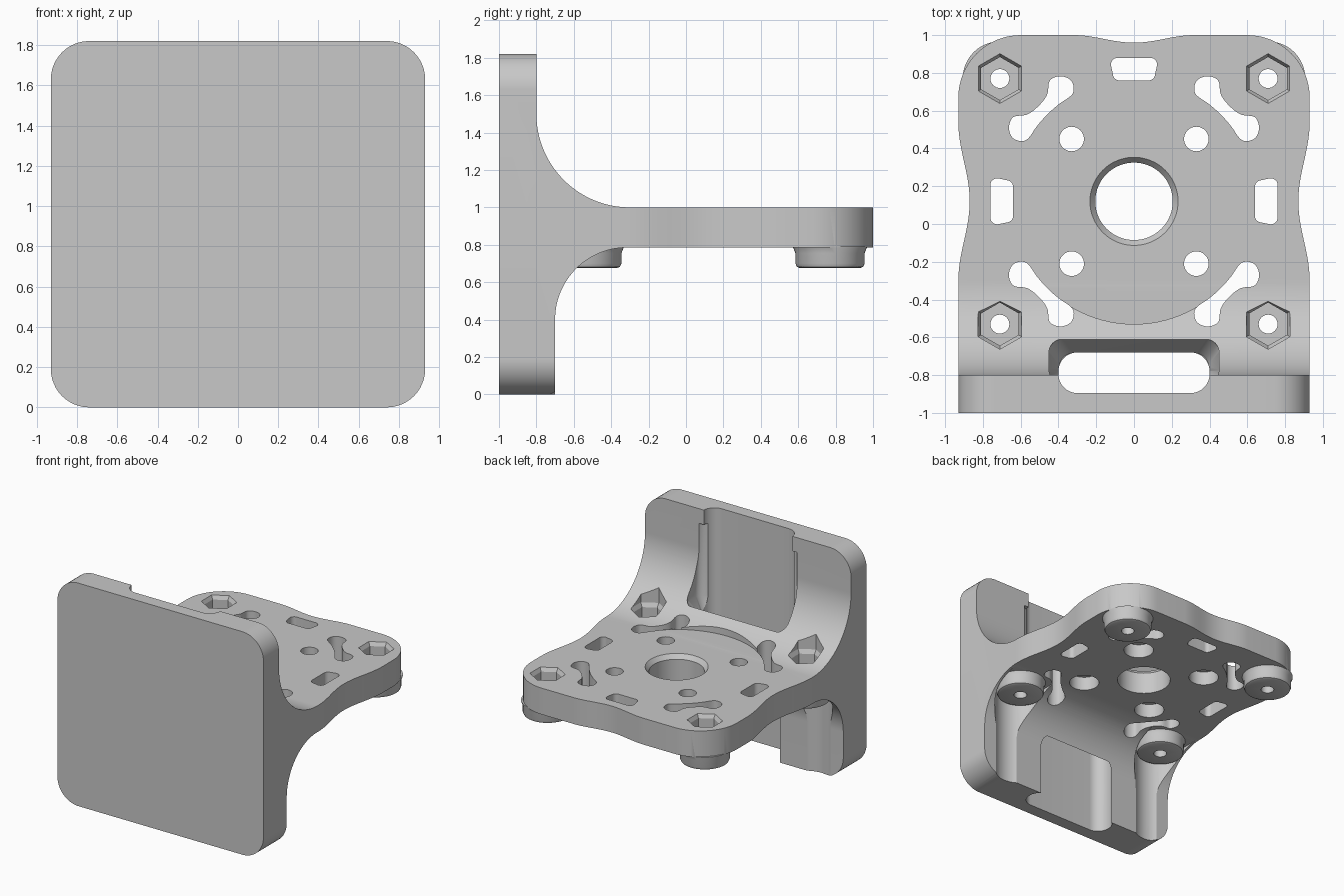
import bpy, bmesh
from math import pi, sin, cos, tan
from mathutils import Vector

if bpy.data.objects.get("Cube"):
    bpy.data.objects.remove(bpy.data.objects["Cube"])

grey = bpy.data.materials.new("plain grey")
grey.use_nodes = True
COLOUR = (0.58, 0.58, 0.58, 1)
grey.diffuse_color = COLOUR
grey.node_tree.nodes["Principled BSDF"].inputs["Base Color"].default_value = COLOUR

CY = 0.12                     # y of the motor axis
SIDES = (-1, 1)


def loft(name, rings):
    """Closed solid through matching rings of 3D points, faces turned outward."""
    bm = bmesh.new()
    loops = [[bm.verts.new(p) for p in ring] for ring in rings]
    n = len(loops[0])
    for a, b in zip(loops, loops[1:]):
        for i in range(n):
            j = (i + 1) % n
            bm.faces.new((a[i], a[j], b[j], b[i]))
    bm.faces.new(loops[0][::-1])
    bm.faces.new(loops[-1])
    bm.normal_update()
    if bm.calc_volume(signed=True) < 0:
        bmesh.ops.reverse_faces(bm, faces=bm.faces[:])
    mesh = bpy.data.meshes.new(name)
    bm.to_mesh(mesh)
    bm.free()
    mesh.materials.append(grey)
    ob = bpy.data.objects.new(name, mesh)
    bpy.context.collection.objects.link(ob)
    return ob


def flat(outline, z):
    return [(x, y, z) for x, y in outline]


def prism(name, outline, z0, z1):
    return loft(name, [flat(outline, z0), flat(outline, z1)])


def circle(x, y, r, n=48, turn=0.0):
    return [(x + r * cos(2 * pi * i / n + turn), y + r * sin(2 * pi * i / n + turn))
            for i in range(n)]


def turned(name, x, y, profile, n=48, turn=0.0):
    return loft(name, [flat(circle(x, y, r, n, turn), z) for r, z in profile])


def arc(cx, cy, r, a0, a1, n=24):
    return [(cx + r * cos(a0 + (a1 - a0) * i / n), cy + r * sin(a0 + (a1 - a0) * i / n))
            for i in range(n + 1)]


def rounded(corners, r, n=10):
    """Polygon with its corners rounded to radius r."""
    out, pts = [], [Vector(c) for c in corners]
    for i, p in enumerate(pts):
        d1 = (pts[i - 1] - p).normalized()
        d2 = (pts[(i + 1) % len(pts)] - p).normalized()
        half = d1.angle(d2) / 2
        c = p + (d1 + d2).normalized() * r / sin(half)
        s, e = p + d1 * r / tan(half) - c, p + d2 * r / tan(half) - c
        out += [tuple(c + s.lerp(e, k / n).normalized() * r) for k in range(n + 1)]
    return out


def box(x, y0, y1):
    return [(-x, y0), (x, y0), (x, y1), (-x, y1)]


def smooth_loop(points, n=6):
    """Closed smooth curve through the points."""
    pts, out = [Vector(p) for p in points], []
    for i in range(len(pts)):
        a, b, c, d = (pts[(i + k) % len(pts)] for k in (-1, 0, 1, 2))
        for k in range(n):
            t = k / n
            out.append(tuple(0.5 * (2 * b + (c - a) * t + (2 * a - 5 * b + 4 * c - d) * t * t
                                    + (3 * b - a - 3 * c + d) * t ** 3)))
    return out


def combine(target, other, operation="DIFFERENCE"):
    """Boolean the second solid into the first, taking the first solver that succeeds."""
    mod = target.modifiers.new("combine", "BOOLEAN")
    mod.operation, mod.object = operation, other
    for solver in ("MANIFOLD", "EXACT"):
        mod.solver = solver
        graph = bpy.context.evaluated_depsgraph_get()
        graph.update()
        result = bpy.data.meshes.new_from_object(target.evaluated_get(graph))
        if len(result.polygons) not in (0, len(target.data.polygons)):
            target.data = result
            break
    target.modifiers.remove(mod)
    bpy.data.objects.remove(other)


# Bracket: side profile with the two large fillets, extruded across x
side = [(-1, -0.1), (-0.7, -0.1)]
side += arc(-0.315, 0.4, 0.385, pi, pi / 2, 32)
side += [(1.1, 0.785), (1.1, 1.0)]
side += arc(-0.3, 1.5, 0.5, 1.5 * pi, pi, 40)
side += [(-0.8, 1.9), (-1, 1.9)]
bracket = loft("motor_bracket", [[(x, y, z) for y, z in side] for x in (-1.1, 1.1)])

# Rounded front plate outline
front = rounded(box(0.93, 0, 1.82), 0.19, 14)
combine(bracket, loft("front_outline", [[(x, y, z) for x, z in front] for y in (-1.2, 1.2)]),
        "INTERSECT")

# Plan outline with waisted edges and round rear corners
N = 20
half = [(0.94, -1.2), (0.94, -0.32)]
for i in range(N + 1):
    t = -1 + 2 * i / N
    half.append((0.93 - 0.03 * (1 + cos(pi * t)), CY + 0.42 * t))
half += arc(0.6, 0.67, 0.33, 0, pi / 2, 16)
for i in range(N):
    t = 1 - i / N
    half.append((0.32 * t, 1 - 0.02 * (1 + cos(pi * t))))
plan = half + [(0, 0.96)] + [(-x, y) for x, y in reversed(half)]
combine(bracket, prism("plan_outline", plan, -0.3, 2.2), "INTERSECT")

# Round motor seat cut into the upper fillet
combine(bracket, turned("motor_seat", 0, CY, [(0.65, 1.001), (0.65, 2.2)], 96))

# Strap slot through the bracket, flared at the upper fillet
combine(bracket, prism("strap_slot", rounded(box(0.4, -0.895, -0.68), 0.1), -0.2, 2.2))
flare = [flat(rounded(box(x, -0.84, y), 0.07), z)
         for x, y, z in ((0.395, -0.685, 0.99), (0.45, -0.61, 1.11), (0.45, -0.61, 1.7))]
combine(bracket, loft("slot_flare", flare))

# Clearance below the two front bosses
for s in SIDES:
    u = arc(s * 0.71, -0.53, 0.2, pi, 2 * pi) + [(s * 0.71 + 0.2, -0.25), (s * 0.71 - 0.2, -0.25)]
    combine(bracket, prism("boss_clearance", u, -0.2, 0.783))

# Screw bosses with hexagonal nut pockets
for s in SIDES:
    for y in (-0.53, 0.77):
        x = s * 0.71
        boss = [(0.16, 0.675), (0.177, 0.682), (0.185, 0.7), (0.185, 0.755), (0.197, 0.785),
                (0.197, 0.79)]
        combine(bracket, turned("screw_boss", x, y, boss), "UNION")
        rim = 1.0 if y > 0 else 1.03
        pocket = [(0.114, 0.8), (0.114, rim - 0.03), (0.133, rim + 0.002), (0.133, 1.4)]
        combine(bracket, turned("nut_pocket", x, y, pocket, 6, pi / 2))
        combine(bracket, turned("screw_hole", x, y, [(0.05, 0.5), (0.05, 0.9)], 32))

# Central bore with chamfered rim
bore = [(0.205, 0.6), (0.205, 0.965), (0.235, 1.002), (0.235, 1.1)]
combine(bracket, turned("centre_bore", 0, CY, bore, 64))

# Motor screw holes, counterbored below, and curved lightening holes
lobe = [(0.325, 0.57), (0.33, 0.635), (0.385, 0.662), (0.445, 0.64), (0.46, 0.565)]
web = [(0.65 * cos(a), 0.65 * sin(a)) for a in (0.66, pi / 4, 0.91)]
bone = smooth_loop(lobe + [(0.505, 0.505)] + [(y, x) for x, y in reversed(lobe)] + web)
for sx in SIDES:
    for sy in SIDES:
        screw = [(0.115, 0.6), (0.115, 0.9), (0.065, 0.9), (0.065, 1.2)]
        combine(bracket, turned("motor_screw_hole", sx * 0.33, CY + sy * 0.33, screw, 40))
        hole = [(sx * x, CY + sy * y) for x, y in bone]
        combine(bracket, prism("lightening_hole", hole, 0.5, 1.4))

# Small slots near the waisted edges
slot = [(-0.105, 0.64), (0.105, 0.64), (0.13, 0.76), (-0.13, 0.76)]
for turn in (-1, 0, 1):
    pts = [(x, y) if turn == 0 else (turn * y, x) for x, y in slot]
    outline = [(x, y + CY) for x, y in rounded(pts, 0.035, 6)]
    combine(bracket, prism("edge_slot", outline, 0.6, 1.2))

bpy.ops.object.select_all(action="DESELECT")
bracket.select_set(True)
bpy.context.view_layer.objects.active = bracket
bpy.ops.object.shade_smooth_by_angle(angle=pi / 7)
